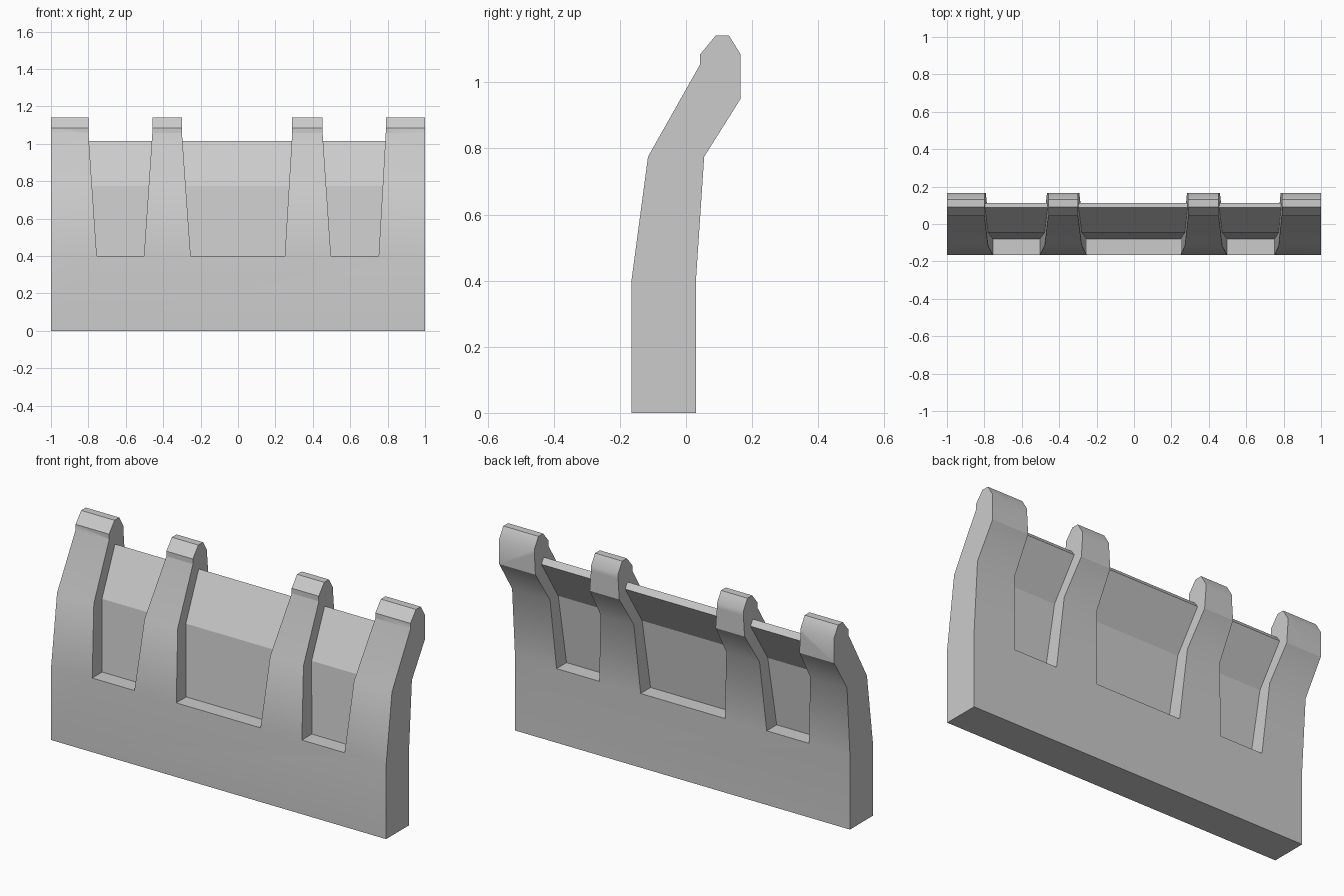
import bpy, bmesh, math

if "Cube" in bpy.data.objects:
    bpy.data.objects.remove(bpy.data.objects["Cube"])

FLOOR, NECK = 0.40, 1.06   # window sill height, height where the taper stops


def prism(name, loop_a, loop_b):
    """Solid between two matching outlines."""
    bm = bmesh.new()
    a = [bm.verts.new(p) for p in loop_a]
    b = [bm.verts.new(p) for p in loop_b]
    bm.faces.new(a)
    bm.faces.new(b[::-1])
    n = len(a)
    for i in range(n):
        j = (i + 1) % n
        bm.faces.new((a[i], b[i], b[j], a[j]))
    bmesh.ops.recalc_face_normals(bm, faces=bm.faces)
    mesh = bpy.data.meshes.new(name)
    bm.to_mesh(mesh)
    bm.free()
    obj = bpy.data.objects.new(name, mesh)
    bpy.context.collection.objects.link(obj)
    return obj


def taper(x_low, x_high, z):
    return x_low + (x_high - x_low) * (z - FLOOR) / (NECK - FLOOR)


# Side outline (y, z) of the base with its leaning posts
profile = [(-0.165, 0), (0.03, 0), (0.03, 0.4), (0.055, 0.775), (0.165, 0.95),
           (0.165, 1.085), (0.13, 1.142), (0.09, 1.142), (0.043, 1.085),
           (0.043, 1.055), (-0.115, 0.775), (-0.165, 0.4)]
wall = prism("wall_with_posts", [(-1, y, z) for y, z in profile],
             [(1, y, z) for y, z in profile])

# Thin recessed panel outline (y, z)
panel_profile = [(-0.08, 0.4), (-0.055, 0.4), (-0.015, 0.77),
                 (0.111, 0.985), (0.089, 1.015), (-0.045, 0.775)]

# Windows: left and right x at the sill, left and right x at the neck
windows = {"left": (-0.755, -0.503, -0.80, -0.458),
           "middle": (-0.253, 0.25, -0.30, 0.29),
           "right": (0.497, 0.752, 0.452, 0.79)}

for side, (l0, r0, l1, r1) in windows.items():
    # Cut the window opening between the posts
    outline = [(l0, FLOOR), (r0, FLOOR), (r1, NECK), (r1, 1.4), (l1, 1.4), (l1, NECK)]
    cutter = prism("cutter", [(x, -0.5, z) for x, z in outline],
                   [(x, 0.5, z) for x, z in outline])
    cutter.hide_render = True
    mod = wall.modifiers.new("window", 'BOOLEAN')
    mod.operation = 'DIFFERENCE'
    mod.solver = 'EXACT'
    mod.object = cutter
    bpy.context.view_layer.objects.active = wall
    bpy.ops.object.modifier_apply(modifier=mod.name)
    bpy.data.objects.remove(cutter)

    # Fill it with a bent panel
    prism(side + "_panel",
          [(taper(l0, l1, z), y, z) for y, z in panel_profile],
          [(taper(r0, r1, z), y, z) for y, z in panel_profile])

# Soft bends on the wall, crisp edges elsewhere
bpy.ops.object.select_all(action='DESELECT')
wall.select_set(True)
bpy.context.view_layer.objects.active = wall
bpy.ops.object.shade_smooth_by_angle(angle=math.radians(32))
